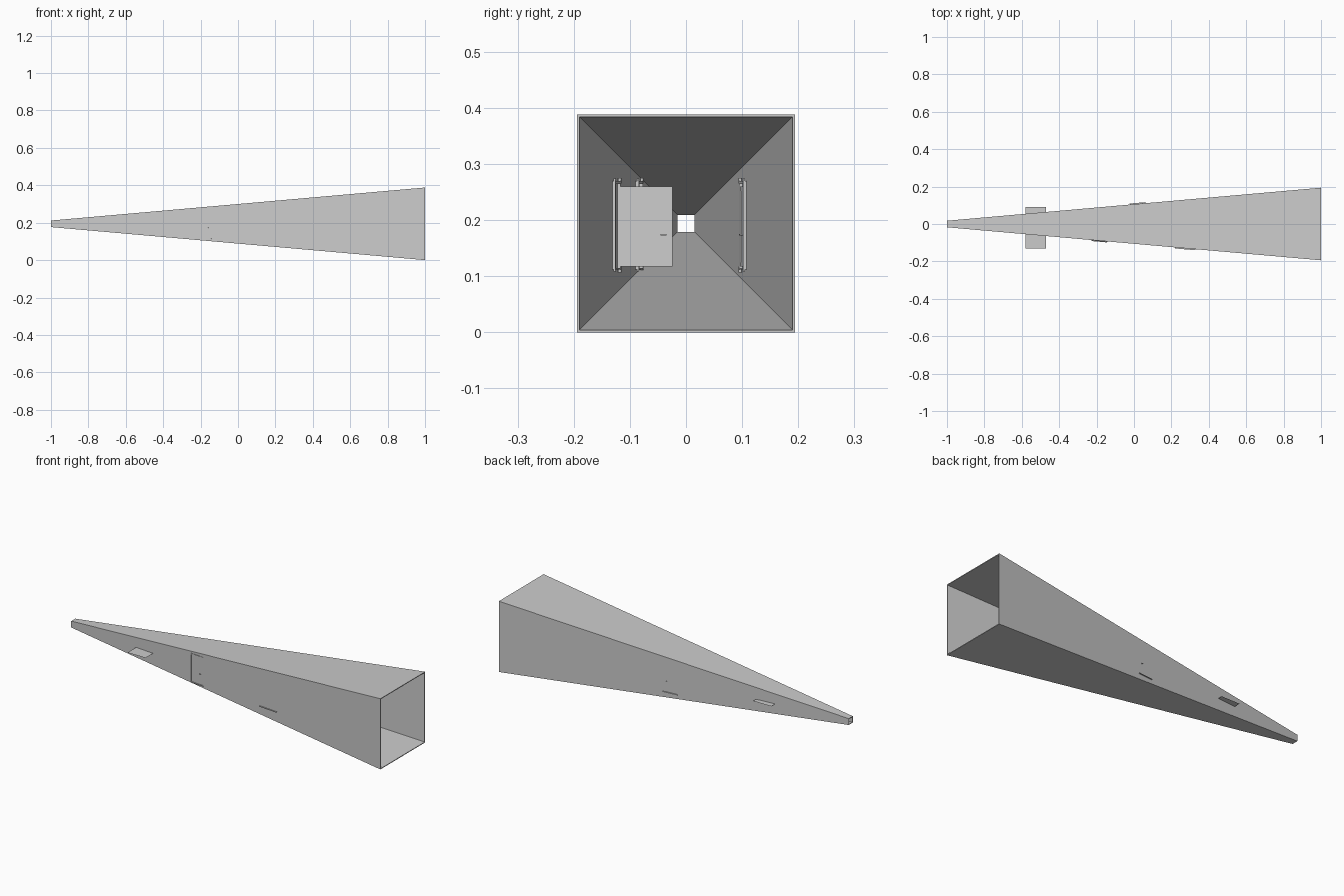
import bpy, bmesh, math
from mathutils import Matrix, Vector

if "Cube" in bpy.data.objects:
    bpy.data.objects.remove(bpy.data.objects["Cube"])

ZC = 0.194           # height of the tunnel axis
SLOPE = 0.0883       # taper of each wall per unit of length


def wall(x):
    """Half width of the tunnel at x."""
    return 0.017 + SLOPE * (x + 1)


def make(name, bm):
    bmesh.ops.recalc_face_normals(bm, faces=bm.faces)
    me = bpy.data.meshes.new(name)
    bm.to_mesh(me)
    bm.free()
    ob = bpy.data.objects.new(name, me)
    bpy.context.collection.objects.link(ob)
    return ob


def box(bm, lo, hi):
    lo, hi = Vector(lo), Vector(hi)
    m = Matrix.Translation((lo + hi) / 2) @ Matrix.Diagonal((*(hi - lo), 1))
    bmesh.ops.create_cube(bm, size=1, matrix=m)


def knob(bm, pos, r, depth, axis='Z'):
    rot = Matrix.Rotation(math.pi / 2, 4, 'X') if axis == 'Y' else Matrix()
    bmesh.ops.create_cone(bm, cap_ends=True, segments=12, radius1=r, radius2=r,
                          depth=depth, matrix=Matrix.Translation(pos) @ rot)


# Tapered square tunnel, open at both ends, with thin walls
bm = bmesh.new()
rings = []
for x, h in ((-1, 0.0175), (1, 0.194), (1, 0.190), (-1, 0.0150)):
    rings.append([bm.verts.new((x, sy * h, ZC + sz * h))
                  for sy, sz in ((-1, -1), (1, -1), (1, 1), (-1, 1))])
for i in range(4):
    a, b = rings[i], rings[(i + 1) % 4]
    for j in range(4):
        k = (j + 1) % 4
        bm.faces.new((a[j], a[k], b[k], b[j]))
make("tunnel", bm)

# Flat sheet crossing the narrow part
bm = bmesh.new()
bm.faces.new([bm.verts.new(p + (ZC,)) for p in
              ((-0.58, -0.13), (-0.47, -0.13), (-0.47, 0.09), (-0.58, 0.09))])
make("cross_sheet", bm)


def door(name, x, side, w, proud, angle):
    """Door frame and leaf on a side wall. Local x runs along, local y is inward."""
    h = w / 2
    z0, z1, j = 0.112, 0.270, 0.006
    tilt = math.atan(SLOPE)
    place = Matrix.Translation((x, side * wall(x), 0))
    place = place @ Matrix.Diagonal((1, -side, 1, 1)) @ Matrix.Rotation(-tilt, 4, 'Z')

    # Frame: jambs, head and sill
    bm = bmesh.new()
    for s in (-1, 1):
        a, b = sorted((s * h, s * (h - j)))
        box(bm, (a, -proud, z0), (b, 0.009, z1))
    box(bm, (-h + j, -proud, z1 - j), (h - j, 0.009, z1))
    box(bm, (-h, -0.006, z0), (h, 0.009, z0 + 0.003))
    # Hinge pins at top and bottom
    for z in (z0, z1):
        knob(bm, (-h + 0.003, 0.007, z), 0.003, 0.01)
        knob(bm, (h - 0.003, 0.007, z), 0.002, 0.008)
    bm.transform(place)
    make(name + "_frame", bm)

    # Leaf with raised edge strips and a handle, swung about its far edge
    lw = w - 2 * j
    bm = bmesh.new()
    box(bm, (0, -0.0025, z0 + 0.005), (lw, 0.0025, z1 - 0.010))
    for a in (0.005, lw - 0.007):
        box(bm, (a, -0.0035, z0 + 0.012), (a + 0.002, 0.0035, z1 - 0.018))
    knob(bm, (lw - 0.012, 0, 0.174), 0.0015, 0.018, 'Y')
    for s in (-1, 1):
        box(bm, (lw - 0.020, s * 0.009 - 0.001, 0.1725),
            (lw - 0.010, s * 0.009 + 0.001, 0.1755))
    bm.transform(place @ Matrix.Translation((-h + j, 0.004, 0)) @
                 Matrix.Rotation(math.radians(angle), 4, 'Z'))
    make(name + "_leaf", bm)


# Three doors: one open, two closed
door("open_door", 0.275, -1, 0.110, 0.0, 88)
door("outer_door", -0.185, -1, 0.085, 0.003, 0)
door("back_door", 0.02, 1, 0.085, 0.0, 0)
